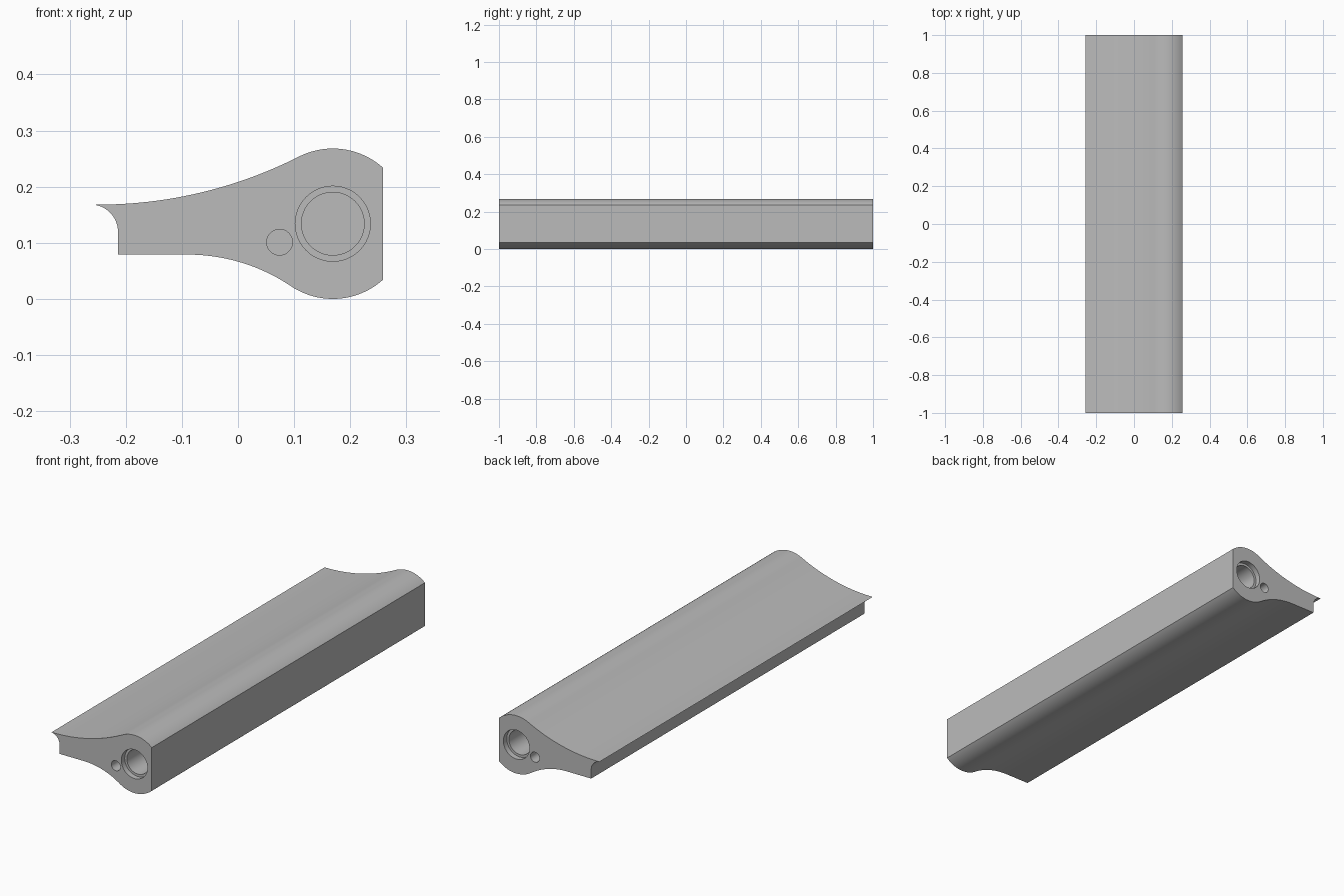
import bpy, bmesh
from math import sin, cos, pi, radians, asin

old = bpy.data.objects.get("Cube")
if old:
    bpy.data.objects.remove(old, do_unlink=True)

grey = bpy.data.materials.new("plain grey")
grey.use_nodes = True
colour = (0.5, 0.5, 0.5, 1)
grey.diffuse_color = colour
grey.node_tree.nodes["Principled BSDF"].inputs["Base Color"].default_value = colour

HALF = 1.0                  # half length along y
CX, CZ, R = 0.169, 0.134, 0.134   # round spine of the section
FACE_X = 0.258              # flat long face


def arc(cx, cz, r, a0, a1, n):
    """Points on an arc in the x-z plane, angles in radians."""
    return [(cx + r * cos(a0 + (a1 - a0) * i / n),
             cz + r * sin(a0 + (a1 - a0) * i / n)) for i in range(n + 1)]


def sweep(x_start, gap):
    """Radius and angle of the concave arc that blends into the round spine."""
    dx = CX - x_start
    s = (dx * dx + gap * gap) / (2 * gap)
    return s - R, asin(dx / s)


# Cross-section, counter-clockwise from the top of the flat face
TOP_X, TOP_Z, LOW_X, LOW_Z = -0.25, 0.168, -0.09, 0.079
top_r, top_a = sweep(TOP_X, R - (TOP_Z - CZ))
low_r, low_a = sweep(LOW_X, R - (CZ - LOW_Z))
face_a = asin((FACE_X - CX) / R)

section = arc(CX, CZ, R, pi / 2 - face_a, pi / 2 + top_a, 24)
section += arc(TOP_X, TOP_Z + top_r, top_r, -pi / 2 + top_a, -pi / 2, 24)[1:]
section += arc(-0.262, 0.12, 0.048, radians(83), 0, 12)
section += [(-0.214, LOW_Z)]
section += arc(LOW_X, LOW_Z - low_r, low_r, pi / 2, pi / 2 - low_a, 20)
section += arc(CX, CZ, R, -pi / 2 - low_a, -pi / 2 + face_a, 24)[1:]

# Long extruded body
bm = bmesh.new()
face = bm.faces.new([bm.verts.new((x, -HALF, z)) for x, z in section])
out = bmesh.ops.extrude_face_region(bm, geom=[face])
moved = [v for v in out["geom"] if isinstance(v, bmesh.types.BMVert)]
bmesh.ops.translate(bm, verts=moved, vec=(0, 2 * HALF, 0))
bmesh.ops.recalc_face_normals(bm, faces=bm.faces)
mesh = bpy.data.meshes.new("extruded_bar")
bm.to_mesh(mesh)
bm.free()
mesh.materials.append(grey)
bar = bpy.data.objects.new("extruded_bar", mesh)
bpy.context.collection.objects.link(bar)


def drill(x, z, r, depth, end):
    """Cut a flat-bottomed round hole into one end of the bar."""
    bpy.ops.mesh.primitive_cylinder_add(
        vertices=48, radius=r, depth=2 * depth,
        location=(x, end * HALF, z), rotation=(pi / 2, 0, 0))
    cutter = bpy.context.object
    cutter.name = "hole_cutter"
    cutter.hide_render = True
    cutter.data.materials.append(grey)
    bpy.context.view_layer.objects.active = bar
    mod = bar.modifiers.new("hole", 'BOOLEAN')
    mod.operation, mod.solver, mod.object = 'DIFFERENCE', 'EXACT', cutter
    bpy.ops.object.modifier_apply(modifier=mod.name)
    bpy.data.objects.remove(cutter, do_unlink=True)


# Stepped main bore and small side hole in both ends
for end in (-1, 1):
    drill(CX, CZ, 0.067, 0.025, end)
    drill(CX, CZ, 0.056, 0.3, end)
    drill(0.074, 0.101, 0.023, 0.2, end)

bpy.ops.object.select_all(action='DESELECT')
bar.select_set(True)
bpy.context.view_layer.objects.active = bar
bpy.ops.object.shade_smooth_by_angle(angle=radians(30))
